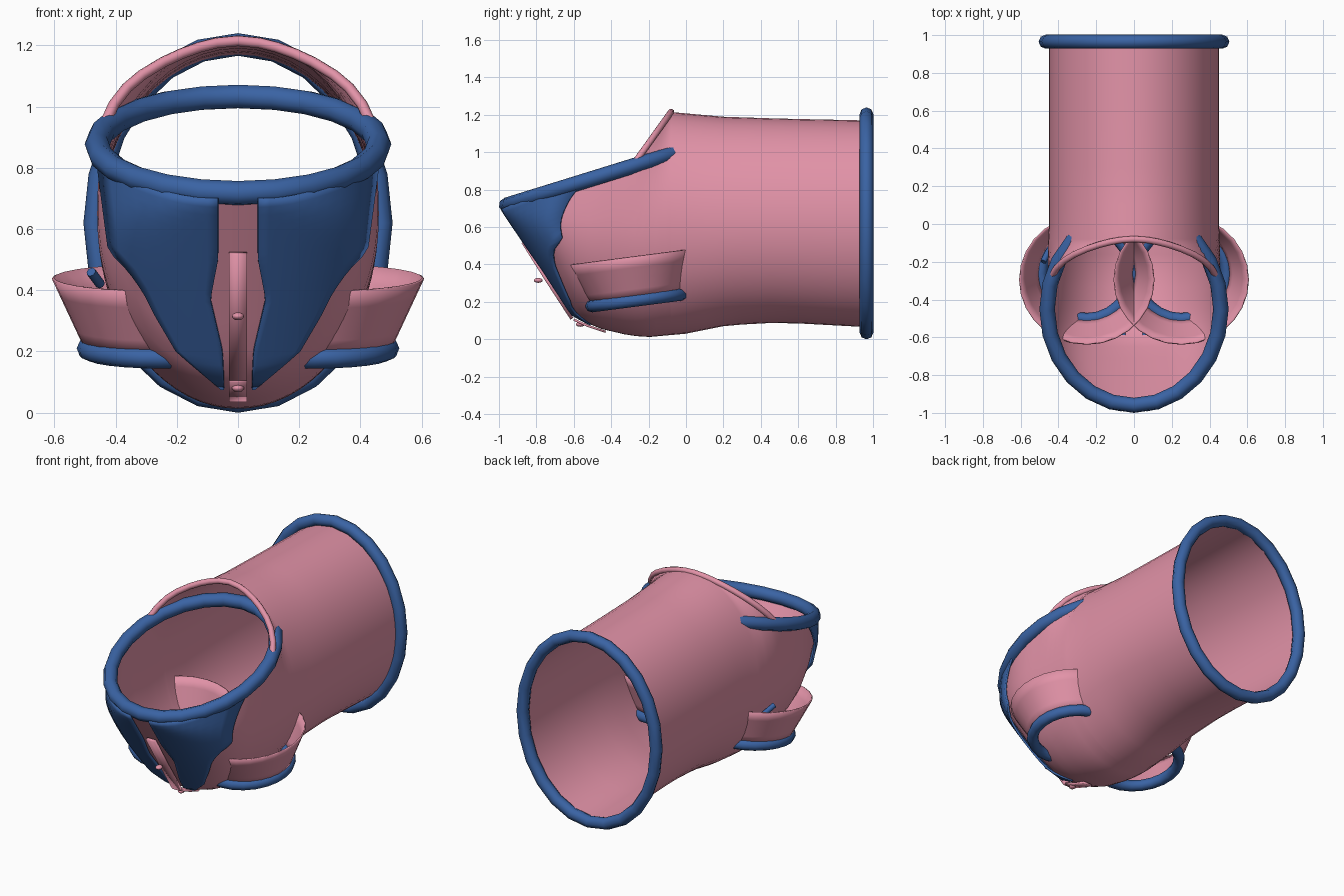
import bpy, bmesh, math
from mathutils import Vector

if "Cube" in bpy.data.objects:
    bpy.data.objects.remove(bpy.data.objects["Cube"])


def material(name, rgb):
    m = bpy.data.materials.new(name)
    m.diffuse_color = (*rgb, 1)
    m.use_nodes = True
    m.node_tree.nodes["Principled BSDF"].inputs["Base Color"].default_value = m.diffuse_color
    return m


PINK = material("soft_pink", (0.76, 0.29, 0.39))
BLUE = material("deep_blue", (0.042, 0.125, 0.37))


def lerp_table(table, t):
    if t <= table[0][0]:
        return table[0][1]
    for (a, va), (b, vb) in zip(table, table[1:]):
        if t <= b:
            return va + (vb - va) * (t - a) / (b - a)
    return table[-1][1]


def finish(obj, mat, angle=50):
    obj.data.materials.clear()
    obj.data.materials.append(mat)
    bpy.ops.object.select_all(action='DESELECT')
    obj.select_set(True)
    bpy.context.view_layer.objects.active = obj
    bpy.ops.object.shade_smooth_by_angle(angle=math.radians(angle))
    return obj


def grid(name, rows, mat, closed=False, thickness=0):
    """Skin a list of equally long point rows."""
    bm = bmesh.new()
    vs = [[bm.verts.new(p) for p in r] for r in rows]
    n = len(rows[0])
    for a, b in zip(vs, vs[1:]):
        for i in range(n if closed else n - 1):
            j = (i + 1) % n
            bm.faces.new((a[i], a[j], b[j], b[i]))
    bmesh.ops.remove_doubles(bm, verts=bm.verts, dist=0.0005)
    bmesh.ops.recalc_face_normals(bm, faces=bm.faces)
    me = bpy.data.meshes.new(name)
    bm.to_mesh(me)
    bm.free()
    obj = bpy.data.objects.new(name, me)
    bpy.context.collection.objects.link(obj)
    if thickness:
        mod = obj.modifiers.new("thickness", 'SOLIDIFY')
        mod.thickness = thickness
        mod.offset = 0
    return finish(obj, mat)


def pipe(name, pts, radius, mat, cyclic=False):
    cu = bpy.data.curves.new(name, 'CURVE')
    cu.dimensions = '3D'
    cu.bevel_depth = radius
    cu.bevel_resolution = 2
    cu.use_fill_caps = True
    sp = cu.splines.new('POLY')
    sp.points.add(len(pts) - 1)
    for p, co in zip(sp.points, pts):
        p.co = (*co, 1)
    sp.use_cyclic_u = cyclic
    obj = bpy.data.objects.new(name, cu)
    bpy.context.collection.objects.link(obj)
    bpy.ops.object.select_all(action='DESELECT')
    obj.select_set(True)
    bpy.context.view_layer.objects.active = obj
    bpy.ops.object.convert(target='MESH')
    return finish(bpy.context.object, mat)


def ellipse(center, u, v, n):
    c, u, v = Vector(center), Vector(u), Vector(v)
    return [c + u * math.cos(2 * math.pi * i / n) + v * math.sin(2 * math.pi * i / n)
            for i in range(n)]


# Body profiles along its length
BOTTOM = [(-.97, .70), (-.6, .13), (-.52, .083), (-.45, .055), (-.3, .02), (-.2, .012),
          (0, .03), (.2, .07), (.4, .088), (.6, .085), (.97, .065)]
TOP = [(-.08, 1.215), (.2, 1.19), (.5, 1.18), (.97, 1.17)]
HOOD_Y, HOOD_END = -.08, -.27


def section(y):
    """Half width, middle height, lower and upper half heights, opening height."""
    w = .46 * math.sqrt(max(0, 1 - ((y + .45) / .52) ** 2)) if y < -.45 else \
        lerp_table([(-.45, .46), (-.1, .455), (0, .45)], y)
    c = lerp_table([(-.97, .70), (-.3, .62)], y)
    top = lerp_table(TOP, y)
    up, limit = top - c, top
    if y < HOOD_Y:
        t = min(1, (HOOD_Y - y) / (HOOD_Y - HOOD_END))
        up += .4 * t * t
        limit = top + (.95 - top) * t
        if y < HOOD_END:
            limit = min(.95, .70 + .31 * (y + .97) + .02 * (y + .97))
    return w, c, c - lerp_table(BOTTOM, y), up, limit


def section_points(y, n=24):
    w, c, low, up, limit = section(y)
    end = math.pi / 2 + math.asin(max(-1, min(1, (limit - c) / up)))
    pts = []
    for i in range(-n, n + 1):
        a = end * i / n
        k = math.cos(a)
        pts.append((w * math.sin(a), y, c - (low if k > 0 else up) * k))
    return pts


# Hollow tube body with a scooped front
ys = [-.97 + .52 * (1 - math.cos(math.pi / 2 * i / 12)) for i in range(13)]
ys += [-.39, -.33, -.27, -.23, -.19, -.16, -.13, -.11, -.095, -.085, -.08]
ys += [0, .1, .2, .3, .45, .6, .8, .96]
grid("body", [section_points(y) for y in ys], PINK)

# Lip of the hood
edge = [section_points(y) for y in ys if HOOD_END - .001 <= y <= HOOD_Y]
pipe("hood_lip", [r[0] for r in edge] + [r[-1] for r in edge[-2::-1]], .018, PINK)

# Rear and front rims
pipe("rear_rim", ellipse((0, .965, .62), (.468, 0, 0), (0, 0, .583), 24), .037, BLUE, True)
pipe("front_rim", ellipse((0, -.45, .875), (.46, 0, 0), (0, .51, .158), 24), .041, BLUE, True)


# Curved front panels wrapped over the nose
def nose_y(x, z):
    lo, hi = -.97, -.42
    for _ in range(30):
        y = (lo + hi) / 2
        w, c, low, up, _l = section(y)
        h = low if z < c else up
        inside = w > 0 and h > 0 and (x / w) ** 2 + ((z - c) / h) ** 2 < 1
        lo, hi = (lo, y) if inside else (y, hi)
    return hi


INNER = [(.08, .045), (.2, .05), (.37, .09), (.5, .065), (.72, .065)]
OUTER = [(.08, .055), (.2, .20), (.32, .27), (.40, .31), (.47, .36), (.53, .42), (.8, .455)]
for side, label in ((-1, "left"), (1, "right")):
    rows = []
    for j in range(25):
        v = j / 24
        row = []
        for i in range(11):
            u = i / 10
            z = .08 + v * (.62 + .12 * u * u)
            a, b = lerp_table(INNER, z), lerp_table(OUTER, z)
            x = a + (b - a) * u
            y = nose_y(x / 1.03, z)
            row.append((side * x, -.45 + (y + .45) * 1.035 - .004, z))
        rows.append(row)
    grid("front_panel_" + label, rows, BLUE, thickness=.012)

    # Flared side cup, tilted slightly up to the back, with its base ring
    cup = []
    for k in range(5):
        t = k / 4
        r = .25 + .105 * t
        cup.append(ellipse((side * .25, -.26 - .035 * t, .215 + .225 * t),
                           (r, 0, 0), (0, r * .96, r * .125), 28))
    grid("side_cup_" + label, cup, PINK, closed=True, thickness=.008)
    pipe("cup_ring_" + label, ellipse((side * .25, -.26, .21), (.243, 0, 0),
                                      (0, .245, .032), 24), .034, BLUE, True)


# Centre bar down the nose with its foot
def strip(name, path, half, thick):
    grid(name, [[(-half, y, z), (half, y, z)] for y, z in path], PINK, thickness=thick)


strip("centre_bar", [(-.872, .52), (-.74, .31), (-.61, .11)], .03, .018)
strip("bar_foot", [(-.60, .105), (-.52, .07), (-.43, .04)], .03, .012)

# Studs on the bar
for name, y, z in (("upper_stud", -.79, .315), ("lower_stud", -.565, .08)):
    bpy.ops.mesh.primitive_uv_sphere_add(segments=12, ring_count=8, radius=.02, location=(0, y, z))
    stud = bpy.context.object
    stud.name = name
    stud.scale = (1, 1.2, .65)
    finish(stud, PINK)

# Small peg inside the left cup
pipe("cup_peg", [(-.48, -.20, .46), (-.45, -.14, .42)], .016, BLUE)
